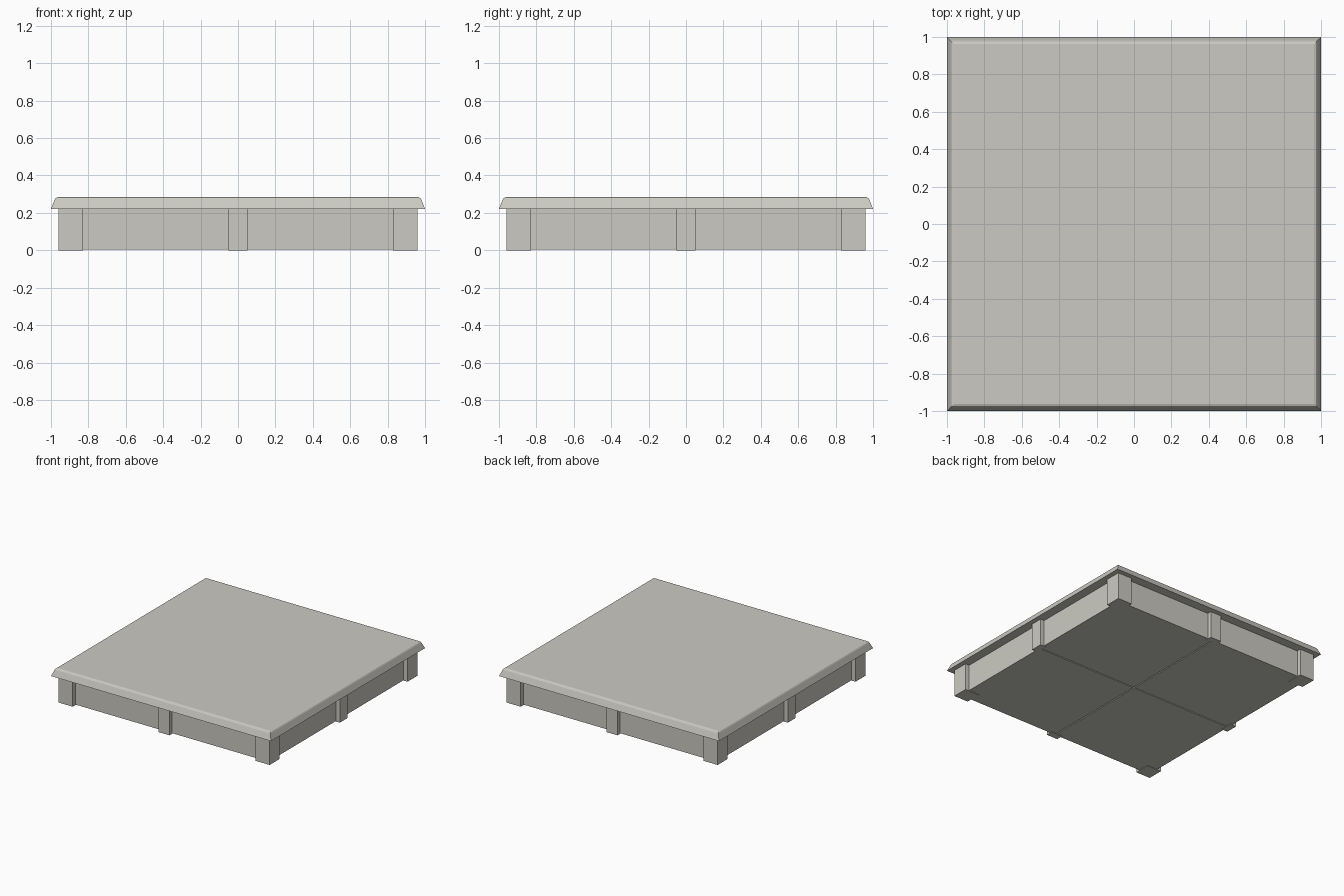
import bpy, bmesh
from mathutils import Matrix

cube = bpy.data.objects.get("Cube")
if cube:
    bpy.data.objects.remove(cube, do_unlink=True)

stone = bpy.data.materials.new("warm_grey_stone")
stone.use_nodes = True
colour = (0.60, 0.59, 0.54, 1)
stone.diffuse_color = colour
stone.node_tree.nodes["Principled BSDF"].inputs["Base Color"].default_value = colour


def add_object(name, bm):
    bmesh.ops.recalc_face_normals(bm, faces=bm.faces)
    mesh = bpy.data.meshes.new(name)
    bm.to_mesh(mesh)
    bm.free()
    mesh.materials.append(stone)
    obj = bpy.data.objects.new(name, mesh)
    bpy.context.collection.objects.link(obj)
    return obj


def add_box(name, low, high):
    bm = bmesh.new()
    size = [b - a for a, b in zip(low, high)]
    centre = [(a + b) / 2 for a, b in zip(low, high)]
    bmesh.ops.create_cube(bm, size=1, matrix=Matrix.Translation(centre) @ Matrix.Diagonal((*size, 1)))
    return add_object(name, bm)


TOP, POST, WALL, CORNER, MID, GAP = 0.225, 0.96, 0.925, 0.83, 0.05, 0.004

# Four base blocks with a narrow seam, and a post at each outer corner
for sx, side in ((-1, "right"), (1, "left")):
    for sy, end in ((-1, "front"), (1, "back")):
        def span(s, a, b):
            return sorted((s * a, s * b))
        for part, inner, outer, bottom in (("base_block", GAP, WALL, 0.004),
                                           ("corner_post", CORNER, POST, 0)):
            x, y = span(sx, inner, outer), span(sy, inner, outer)
            add_box(f"{part}_{end}_{side}", (x[0], y[0], bottom), (x[1], y[1], TOP))

# Middle post on each side
INNER = WALL - 0.02
for s, end, side in ((-1, "front", "right"), (1, "back", "left")):
    a, b = sorted((s * INNER, s * POST))
    add_box(f"middle_post_{end}", (-MID, a, 0), (MID, b, TOP))
    add_box(f"middle_post_{side}", (a, -MID, 0), (b, MID, TOP))

# Sloped lid with a softened upper rim, stacked from square rings
bm = bmesh.new()
rings = []
for half, z in ((1.0, 0.222), (0.98, 0.272), (0.974, 0.28), (0.963, 0.284)):
    rings.append([bm.verts.new((half * x, half * y, z))
                  for x, y in ((-1, -1), (1, -1), (1, 1), (-1, 1))])
for lower, upper in zip(rings, rings[1:]):
    for i in range(4):
        j = (i + 1) % 4
        bm.faces.new((lower[i], lower[j], upper[j], upper[i]))
bm.faces.new(rings[0][::-1])
bm.faces.new(rings[-1])
add_object("lid_slab", bm)
